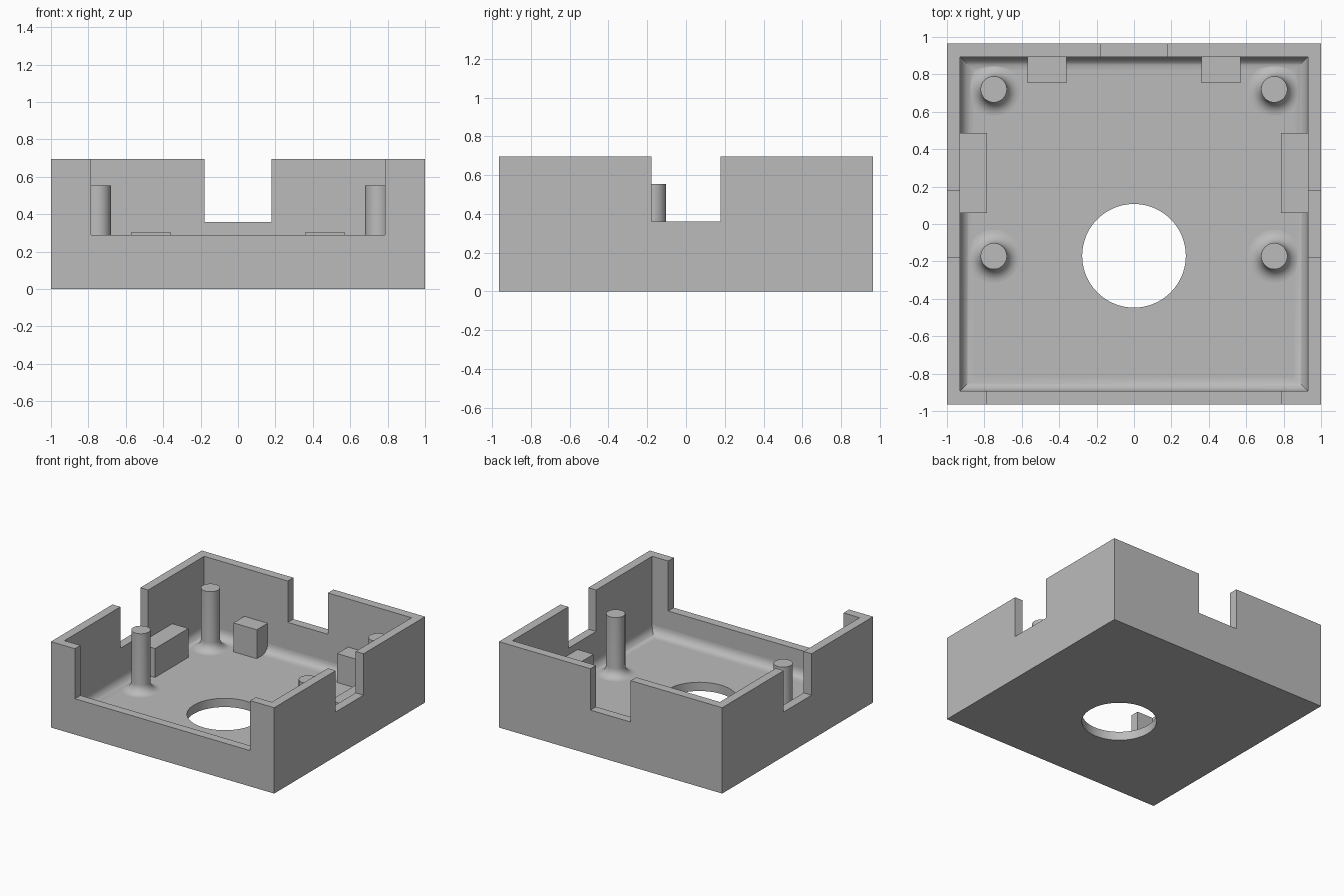
import bpy, bmesh, math

if "Cube" in bpy.data.objects:
    bpy.data.objects.remove(bpy.data.objects["Cube"], do_unlink=True)

HX, HY, HEIGHT = 1.0, 0.965, 0.695   # outer half sizes and height
WALL = 0.071                         # wall, floor and fillet size
POST_R, POST_TOP, BLOCK_TOP = 0.07, 0.555, 0.305

grey = bpy.data.materials.new("plain grey")
grey.use_nodes = True
grey.diffuse_color = (0.5, 0.5, 0.5, 1)
grey.node_tree.nodes["Principled BSDF"].inputs["Base Color"].default_value = (0.5, 0.5, 0.5, 1)


def make_object(name, bm):
    bmesh.ops.recalc_face_normals(bm, faces=bm.faces)
    mesh = bpy.data.meshes.new(name)
    bm.to_mesh(mesh)
    bm.free()
    mesh.materials.append(grey)
    obj = bpy.data.objects.new(name, mesh)
    bpy.context.collection.objects.link(obj)
    return obj


def loft(name, rings, cap_bottom=True):
    """Skin a stack of closed rings, capping the ends."""
    bm = bmesh.new()
    rows = [[bm.verts.new(p) for p in ring] for ring in rings]
    for a, b in zip(rows, rows[1:]):
        for i in range(len(a)):
            j = (i + 1) % len(a)
            bm.faces.new((a[i], a[j], b[j], b[i]))
    if cap_bottom:
        bm.faces.new(rows[0][::-1])
    bm.faces.new(rows[-1])
    return make_object(name, bm)


def rect(x0, x1, y0, y1, z):
    return [(x0, y0, z), (x1, y0, z), (x1, y1, z), (x0, y1, z)]


def circle(x, y, r, z, n=64):
    return [(x + r * math.cos(math.tau * i / n), y + r * math.sin(math.tau * i / n), z)
            for i in range(n)]


def box(name, x0, x1, y0, y1, z0, z1):
    return loft(name, [rect(x0, x1, y0, y1, z0), rect(x0, x1, y0, y1, z1)])


def smooth(obj):
    """Smooth the curved faces and keep the axis-aligned ones flat."""
    bpy.ops.object.select_all(action='DESELECT')
    obj.select_set(True)
    bpy.context.view_layer.objects.active = obj
    bpy.ops.object.shade_smooth_by_angle(angle=math.radians(30))
    for face in obj.data.polygons:
        if abs(face.normal.z) > 0.999:
            face.use_smooth = False
        elif max(abs(face.normal.x), abs(face.normal.y)) > 0.999 and face.area > 0.02:
            face.use_smooth = False


def cut(target, cutter):
    cutter.hide_render = True
    mod = target.modifiers.new("cut", 'BOOLEAN')
    mod.operation = 'DIFFERENCE'
    mod.solver = 'EXACT'
    mod.object = cutter
    bpy.ops.object.select_all(action='DESELECT')
    target.select_set(True)
    bpy.context.view_layer.objects.active = target
    bpy.ops.object.modifier_apply(modifier=mod.name)
    bpy.data.objects.remove(cutter, do_unlink=True)


STEPS = 8
ARC = [(WALL * (1 - math.sin(a)), WALL * (1 - math.cos(a)))
       for a in (math.pi / 2 * i / STEPS for i in range(STEPS + 1))]

# Tray: outer box hollowed by a cavity with a filleted floor edge
IX, IY = HX - WALL, HY - WALL
tray = box("tray", -HX, HX, -HY, HY, 0, HEIGHT)
rings = [rect(-IX + d, IX - d, -IY + d, IY - d, WALL + h) for d, h in ARC]
rings.append(rect(-IX, IX, -IY, IY, 1))
cut(tray, loft("cavity", rings))

# Wall openings and round floor hole
cut(tray, box("front_opening", -0.785, 0.785, -1.1, -0.85, 0.29, 1))
cut(tray, box("back_notch", -0.18, 0.18, 0.85, 1.1, 0.36, 1))
for side in (-1, 1):
    xs = sorted((side * 0.88, side * 1.1))
    cut(tray, box("side_notch", *xs, -0.178, 0.178, 0.36, 1))
hole = [circle(0, -0.17, 0.277, z, 96) for z in (-0.1, 0.2)]
cut(tray, loft("floor_hole", hole))
smooth(tray)

# Posts with a flared foot, and support blocks, on both sides
for label, side in (("right", -1), ("left", 1)):
    for row, y in (("front", -0.172), ("back", 0.72)):
        rings = [circle(side * 0.75, y, POST_R + WALL - d, WALL + h) for d, h in ARC[:1]]
        rings = [circle(side * 0.75, y, POST_R + d, WALL + h) for d, h in ARC]
        rings.append(circle(side * 0.75, y, POST_R, POST_TOP))
        smooth(loft(f"{label}_{row}_post", rings, cap_bottom=False))
    xs = sorted((side * 0.36, side * 0.57))
    box(f"{label}_back_block", *xs, 0.755, IY + 0.01, WALL - 0.01, BLOCK_TOP)
    xs = sorted((side * 0.785, side * (IX + 0.01)))
    box(f"{label}_side_block", *xs, 0.06, 0.487, WALL - 0.01, BLOCK_TOP)
